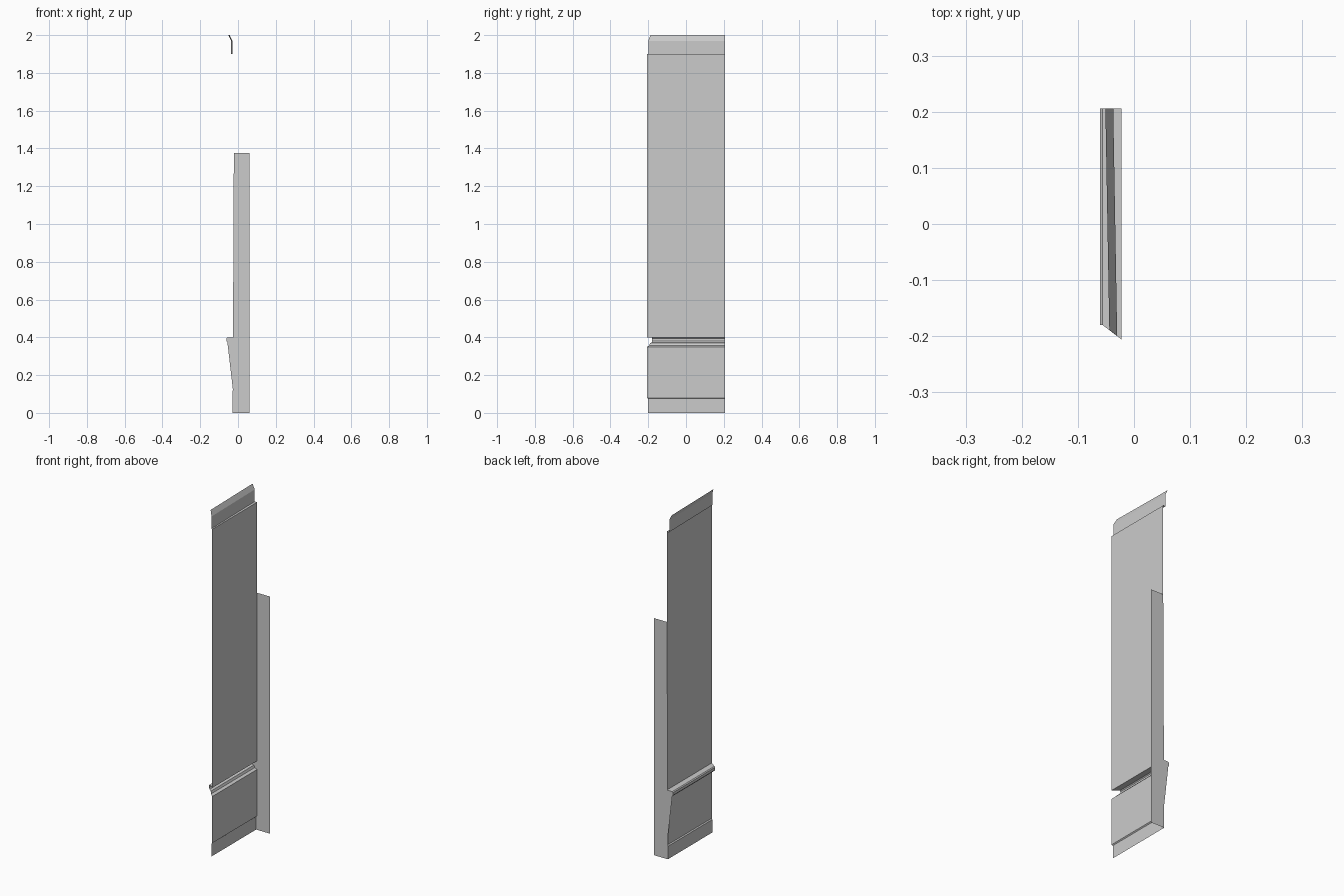
import bpy
import bmesh

cube = bpy.data.objects.get("Cube")
if cube:
    bpy.data.objects.remove(cube, do_unlink=True)

GREY = (0.6, 0.6, 0.6, 1.0)
mat = bpy.data.materials.new("plain grey")
mat.use_nodes = True
mat.diffuse_color = GREY
mat.node_tree.nodes["Principled BSDF"].inputs["Base Color"].default_value = GREY

BACK = 0.206      # end of the wall that meets the return panel
FRONT = -0.206    # mitred end of the wall
WALL = -0.022     # x of the wall face


def finish(name, bm):
    mesh = bpy.data.meshes.new(name)
    bm.to_mesh(mesh)
    bm.free()
    mesh.materials.append(mat)
    obj = bpy.data.objects.new(name, mesh)
    bpy.context.scene.collection.objects.link(obj)


def mitre(x):
    """Front end of a moulding: cut back as it projects from the wall."""
    return min(FRONT + (WALL - x) * 0.8, -0.18)


def sheet(name, profile, skew=0.0):
    """Run an open (x, z) profile, listed top to bottom, along the wall."""
    bm = bmesh.new()
    rows = []
    for x, z in profile:
        xf = min(x + skew, WALL)
        rows.append((bm.verts.new((x, BACK, z)),
                     bm.verts.new((xf, mitre(xf), z))))
    for (b0, f0), (b1, f1) in zip(rows, rows[1:]):
        bm.faces.new((b0, b1, f1, f0))
    finish(name, bm)


# Profiles of the wall parts
rail = [(WALL, 0.4), (-0.056, 0.4), (-0.061, 0.395), (-0.061, 0.38),
        (-0.056, 0.373), (-0.042, 0.37), (-0.037, 0.357), (WALL, 0.35)]
skirting = [(WALL, 0.08), (-0.028, 0.075), (-0.028, 0)]
cornice = [(-0.051, 2), (-0.044, 1.985), (-0.037, 1.97),
           (-0.037, 1.9), (WALL, 1.9)]

sheet("upper_wall", [(WALL, 1.9), (WALL, 0.4)])
sheet("lower_wall", [(WALL, 0.35), (WALL, 0.08)])
sheet("chair_rail", rail)
sheet("skirting", skirting)
sheet("cornice", cornice, skew=0.007)

# Return panel at the back, its edge following the rail and skirting
outline = [(0.061, 0), (0.061, 1.375), (WALL, 1.375)] + rail + skirting
bm = bmesh.new()
bm.faces.new([bm.verts.new((x, BACK, z)) for x, z in reversed(outline)])
bmesh.ops.triangulate(bm, faces=bm.faces[:])
bmesh.ops.dissolve_limit(bm, angle_limit=0.01, verts=bm.verts[:], edges=bm.edges[:])
finish("return_panel", bm)
